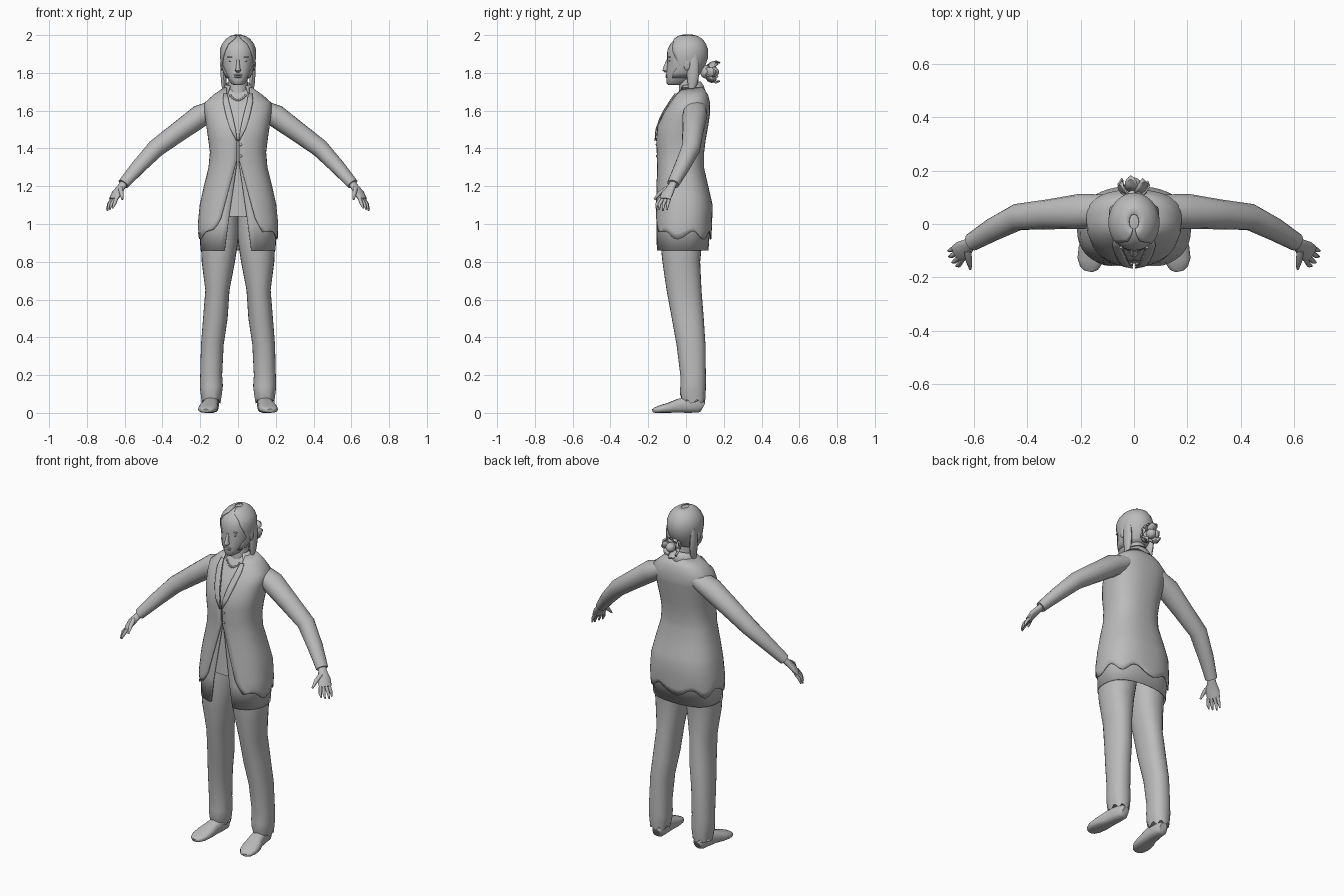
import bpy
import bmesh
from math import sin, cos, pi, asin
from mathutils import Vector, Matrix

cube = bpy.data.objects.get("Cube")
if cube:
    bpy.data.objects.remove(cube, do_unlink=True)

grey = bpy.data.materials.new("plain grey")
grey.use_nodes = True
grey.diffuse_color = (.5, .5, .5, 1)
grey.node_tree.nodes["Principled BSDF"].inputs["Base Color"].default_value = grey.diffuse_color


def finish(name, bm, mirror=False, thick=0, angle=50):
    """Turn a bmesh into a shaded object, optionally mirrored and thickened."""
    bmesh.ops.recalc_face_normals(bm, faces=bm.faces)
    mesh = bpy.data.meshes.new(name)
    bm.to_mesh(mesh)
    bm.free()
    mesh.materials.append(grey)
    obj = bpy.data.objects.new(name, mesh)
    bpy.context.collection.objects.link(obj)
    bpy.ops.object.select_all(action="DESELECT")
    obj.select_set(True)
    bpy.context.view_layer.objects.active = obj
    bpy.ops.object.shade_smooth_by_angle(angle=angle * pi / 180)
    if thick:
        shell = obj.modifiers.new("Thickness", "SOLIDIFY")
        shell.thickness = thick
        shell.offset = 0
    if mirror:
        obj.modifiers.new("Mirror", "MIRROR").use_mirror_merge = False
    return obj


def power(value, e):
    return abs(value) ** e * (1 if value >= 0 else -1)


def skin(bm, rows, closed, caps):
    """Bridge successive rows of points with quads."""
    rows = [[bm.verts.new(p) for p in row] for row in rows]
    for low, high in zip(rows, rows[1:]):
        count = len(low)
        for i in range(count if closed else count - 1):
            j = (i + 1) % count
            bm.faces.new((low[i], low[j], high[j], high[i]))
    if caps:
        bm.faces.new(rows[0])
        bm.faces.new(rows[-1])


def loft(name, rings, gaps=None, e=1, n=28, wave=0, tilt=0, caps=True, **kw):
    """Stack rounded rings (z, centre x, half width, front y, back y); gaps open the front."""
    rows = []
    for k, (z, xc, rx, front, back) in enumerate(rings):
        start = asin(min(1, gaps[k] / rx) ** (1 / e)) if gaps else 0
        span = 2 * (pi - start)
        row = []
        for i in range(n + 1 if gaps else n):
            t = start + span * i / n
            y = (front + back) / 2 - (back - front) / 2 * power(cos(t), e)
            ripple = wave * sin(7 * t + 1) * max(0, 1 - k / 3)
            row.append((xc + rx * power(sin(t), e), y, z + ripple + tilt * y))
        rows.append(row)
    bm = bmesh.new()
    skin(bm, rows, not gaps, caps and not gaps)
    return finish(name, bm, **kw)


def tube(name, path, n=14, e=1, **kw):
    """Sweep an oval along a path of (x, y, z, sideways radius, upward radius)."""
    centres = [Vector(p[:3]) for p in path]
    rows = []
    for k, p in enumerate(path):
        along = (centres[min(k + 1, len(path) - 1)] - centres[max(k - 1, 0)]).normalized()
        side = along.cross(Vector((0, 0, 1))).normalized()
        up = side.cross(along)
        turns = [2 * pi * i / n for i in range(n)]
        rows.append([centres[k] + side * p[3] * power(cos(t), e) + up * p[4] * power(sin(t), e)
                     for t in turns])
    bm = bmesh.new()
    skin(bm, rows, True, True)
    return finish(name, bm, **kw)


def ball(name, centre, size, **kw):
    bm = bmesh.new()
    place = Matrix.Translation(centre) @ Matrix.Diagonal((*size, 1))
    bmesh.ops.create_uvsphere(bm, u_segments=14, v_segments=9, radius=1, matrix=place)
    return finish(name, bm, **kw)


def table(rows, z):
    """Interpolate the columns of a table sorted by height."""
    z = min(max(z, rows[0][0]), rows[-1][0])
    for a, b in zip(rows, rows[1:]):
        if z <= b[0]:
            f = (z - a[0]) / (b[0] - a[0])
            return [p + (q - p) * f for p, q in zip(a[1:], b[1:])]


# Torso outline: height, half width, front, back
TORSO = [(.86, .205, -.165, .125), (1, .21, -.165, .135), (1.1, .2, -.16, .138),
         (1.2, .178, -.155, .115), (1.3, .153, -.15, .092), (1.38, .146, -.152, .093),
         (1.45, .155, -.155, .102), (1.52, .165, -.148, .115), (1.59, .175, -.115, .125),
         (1.64, .175, -.085, .125), (1.68, .13, -.06, .115), (1.72, .075, -.035, .09)]
ROUND = .82


def layer(name, low, high, inset, openings=None, **kw):
    """A garment following the torso, with an optional front opening by height."""
    heights = [low] + [r[0] for r in TORSO if low + .02 < r[0] < high - .01] + [high]
    if openings:
        heights = sorted(set(heights + [o[0] for o in openings if low < o[0] < high]))
    rings = []
    for z in heights:
        width, front, back = table(TORSO, z)
        rings.append((z, 0, width - inset, front + inset, back - inset))
    gaps = [table(openings, z)[0] for z in heights] if openings else None
    return loft(name, rings, gaps, e=ROUND, n=40, **kw)


def chest(x, z, lift):
    """Point just in front of the torso surface."""
    width, front, back = table(TORSO, z)
    depth = max(0, 1 - (abs(x) / width) ** (2 / ROUND)) ** (ROUND / 2)
    return x, (front + back) / 2 - (back - front) / 2 * depth - lift, z


# Clothing on the torso
layer("blouse", 1.04, 1.72, .016)
layer("long_under_layer", .86, 1.36, .008, [(.86, .07), (1.05, .045), (1.32, .005)], thick=.004)
layer("jacket", .94, 1.72, 0,
      [(.94, .17), (.97, .13), (1.03, .09), (1.14, .06), (1.34, .005), (1.45, .004),
       (1.58, .03), (1.68, .06)], wave=.022, thick=.006)

# Lapels: height, inner x, outer x
bm = bmesh.new()
lapel = [(1.44, .003, .008), (1.5, .012, .04), (1.56, .025, .06), (1.6, .035, .07),
         (1.65, .048, .08), (1.69, .055, .075)]
skin(bm, [[chest(a + (b - a) * s / 3, z, .009) for s in range(4)] for z, a, b in lapel], False, False)
finish("lapel", bm, mirror=True, thick=.006)
loft("jacket_collar", [(1.665, 0, .095, -.065, .105), (1.71, 0, .075, -.045, .09),
                       (1.735, 0, .062, -.03, .075)], [.06, .05, .04], tilt=.25, thick=.006)
for z in (1.36, 1.42):
    ball("jacket_button", chest(.015, z, .003), (.007, .004, .007))

# Necklace beads
for i in range(-4, 5):
    ball("necklace_bead", (i * .01, -.06 + .0008 * i * i, 1.655 + .0016 * i * i), (.006, .006, .006))

# Sleeves and hands
tube("sleeve", [(.1, .05, 1.62, .06, .045), (.2, .047, 1.572, .066, .061), (.32, .036, 1.485, .056, .054),
                (.435, .026, 1.4, .05, .048), (.53, -.022, 1.3, .043, .039),
                (.607, -.068, 1.212, .034, .03)], mirror=True)
tube("palm", [(.59, -.055, 1.235, .022, .02), (.615, -.075, 1.2, .024, .018),
              (.64, -.098, 1.165, .038, .018), (.66, -.112, 1.13, .036, .014)], mirror=True)
tips = [(.695, -.1), (.692, -.122), (.68, -.143), (.665, -.157)]
for i, (x, y) in enumerate(tips):
    base = (.665 - .007 * i, -.088 - .016 * i, 1.135)
    middle = (x - .01, y + .003, 1.105)
    tip = (x, y, 1.07 + .006 * abs(i - 1))
    tube("finger", [(*base, .01, .01), (*middle, .009, .009), (*tip, .004, .004)], n=8, mirror=True)
tube("thumb", [(.622, -.1, 1.19, .013, .012), (.617, -.138, 1.165, .012, .011),
               (.612, -.168, 1.13, .005, .005)], n=8, mirror=True)

# Trousers and shoes
loft("trouser_leg", [(.06, .142, .05, -.02, .1), (.1, .141, .056, -.032, .104), (.14, .141, .061, -.03, .105),
                     (.2, .142, .058, -.03, .105), (.36, .136, .06, -.05, .103), (.5, .12, .065, -.075, .094),
                     (.65, .109, .064, -.103, .082), (.8, .104, .088, -.125, .075), (.9, .099, .098, -.135, .085),
                     (1, .095, .1, -.135, .1), (1.08, .09, .09, -.13, .1)],
     e=.9, wave=.012, mirror=True)
tube("shoe", [(.135, .088, .03, .022, .028), (.137, .07, .04, .036, .04), (.14, .02, .045, .039, .045),
              (.147, -.04, .037, .042, .037), (.156, -.09, .027, .051, .027), (.163, -.135, .02, .049, .02),
              (.168, -.165, .014, .034, .014), (.17, -.175, .011, .018, .009)], e=.75, n=18, mirror=True)

# Head and neck
loft("neck", [(1.6, 0, .07, -.05, .08), (1.68, 0, .054, -.035, .07), (1.8, 0, .05, -.04, .065)])
HEAD = [(1.735, .022, -.092, -.03), (1.745, .038, -.102, .01), (1.77, .055, -.104, .05),
        (1.8, .07, -.104, .072), (1.84, .082, -.1, .096), (1.88, .088, -.1, .109), (1.92, .088, -.099, .109),
        (1.95, .077, -.085, .098), (1.975, .057, -.063, .08), (1.99, .035, -.04, .056), (1.997, .012, -.015, .03)]
loft("head", [(z, 0, *rest) for z, *rest in HEAD], e=.93)

# Hair shell opening around the face, with locks in front of the shoulders
openings = [(1.77, .05), (1.84, .083), (1.9, .075), (1.95, .05), (1.975, .02), (1.997, .004)]
loft("hair", [(z + .003, 0, w + .006, f - .004, b + .006) for z, w, f, b in HEAD[2:]],
     [table(openings, r[0])[0] for r in HEAD[2:]], thick=.004)
loft("side_lock", [(1.7, .074, .007, .015, .035), (1.74, .075, .014, .01, .06), (1.79, .076, .017, .005, .07),
                   (1.85, .08, .015, .01, .07), (1.9, .08, .01, .02, .06)], n=10, mirror=True)

# Face
loft("nose", [(1.803, 0, .008, -.112, -.09), (1.812, 0, .016, -.125, -.09), (1.83, 0, .011, -.12, -.09),
              (1.872, 0, .007, -.102, -.09)], n=10)
for name, z, high in (("upper_lip", 1.789, .005), ("lower_lip", 1.779, .006)):
    ball(name, (0, -.1, z), (.024, .009, high))
ball("eye", (.035, -.085, 1.865), (.015, .008, .006), mirror=True)
ball("eyebrow", (.037, -.087, 1.884), (.02, .007, .004), mirror=True)
ball("ear", (.086, .005, 1.845), (.009, .018, .032), mirror=True)

# Rosette bun: a knot ringed by curled petals
hub = Vector((0, .125, 1.805))
ball("bun_knot", hub + Vector((0, .02, 0)), (.027, .03, .027))
ball("bun_base", hub - Vector((0, .02, 0)), (.035, .03, .035))
for i in range(7):
    turn = 2 * pi * i / 7
    out = Vector((cos(turn), 0, sin(turn)))
    across = Vector((-sin(turn), 0, cos(turn)))
    depth = Vector((0, .01 * (i % 3), 0))
    bm = bmesh.new()
    rows = [[hub + depth + out * r + across * s * w + Vector((0, y - .008 * s * s, 0)) for s in (-1, 0, 1)]
            for r, w, y in ((.018, .012, -.02), (.042, .026, 0), (.056, .022, .022), (.05, .01, .036))]
    skin(bm, rows, False, False)
    finish("bun_petal", bm, thick=.006)
